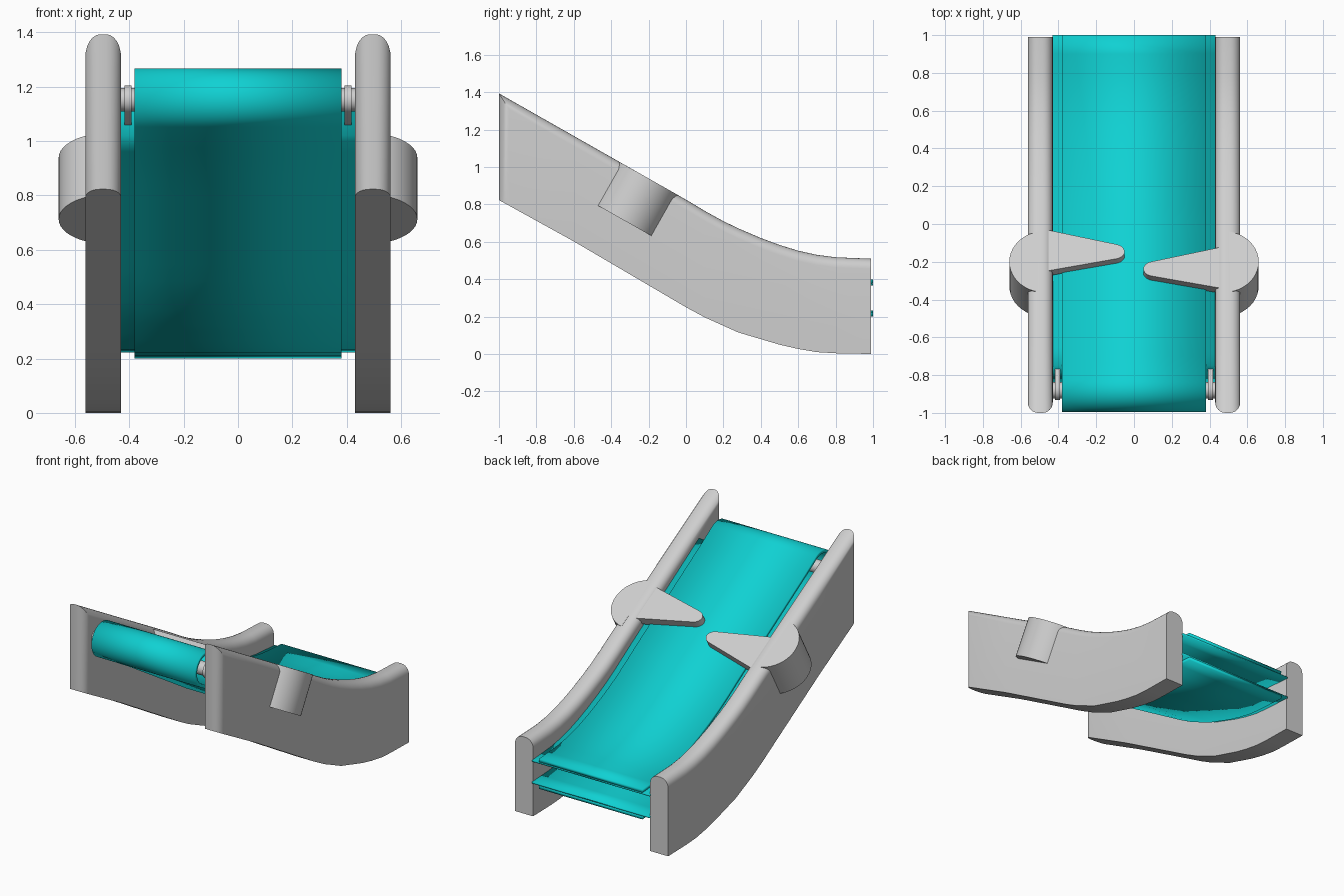
import bpy, bmesh, math
from mathutils import Vector

cube = bpy.data.objects.get("Cube")
if cube:
    bpy.data.objects.remove(cube, do_unlink=True)


def material(name, rgb):
    m = bpy.data.materials.new(name)
    m.use_nodes = True
    m.diffuse_color = (*rgb, 1)
    m.node_tree.nodes["Principled BSDF"].inputs["Base Color"].default_value = (*rgb, 1)
    return m


GREY = material("light grey", (0.62, 0.62, 0.62))
CYAN = material("cyan", (0.005, 0.64, 0.65))


def finish(name, bm, mat, recalc=True):
    if recalc:
        bmesh.ops.recalc_face_normals(bm, faces=bm.faces)
    mesh = bpy.data.meshes.new(name)
    bm.to_mesh(mesh)
    bm.free()
    mesh.materials.append(mat)
    ob = bpy.data.objects.new(name, mesh)
    bpy.context.collection.objects.link(ob)
    bpy.ops.object.select_all(action='DESELECT')
    ob.select_set(True)
    bpy.context.view_layer.objects.active = ob
    bpy.ops.object.shade_smooth_by_angle(angle=math.radians(35))
    return ob


def loft(name, loops, mat):
    """Bridge closed loops of equal length and cap both ends."""
    bm = bmesh.new()
    rings = [[bm.verts.new(p) for p in loop] for loop in loops]
    for a, b in zip(rings, rings[1:]):
        for i in range(len(a)):
            j = (i + 1) % len(a)
            bm.faces.new((a[i], a[j], b[j], b[i]))
    bm.faces.new(rings[0])
    bm.faces.new(rings[-1])
    return finish(name, bm, mat)


def strip(name, path, half, thickness):
    """Bent sheet across x, thickened inward."""
    bm = bmesh.new()
    rows = [[bm.verts.new((x, y, z)) for x in (-half, half)] for y, z in path]
    for a, b in zip(rows, rows[1:]):
        bm.faces.new((a[0], b[0], b[1], a[1]))
    ob = finish(name, bm, CYAN, recalc=False)
    mod = ob.modifiers.new("thickness", 'SOLIDIFY')
    mod.thickness = thickness
    mod.offset = -1
    return ob


def curve(points):
    """Piecewise linear height along y."""
    def height(y):
        for (y0, z0), (y1, z1) in zip(points, points[1:]):
            if y <= y1:
                break
        return z0 + (z1 - z0) * (y - y0) / (y1 - y0)
    return height


wall_top = curve([(-1, 1.393), (0, .825), (.1, .765), (.2, .71), (.3, .662), (.4, .62),
                  (.5, .583), (.6, .552), (.7, .53), (.8, .517), (1, .509)])
wall_bottom = curve([(-1, .823), (-.6, .602), (0, .25), (.1, .196), (.28, .115),
                     (.5, .05), (.6, .027), (.7, .01), (.8, .004), (1, 0)])


def belt_top(y):
    return wall_top(y) - 0.045 - 0.036 * (y + 0.82)


def belt_bottom(y):
    return wall_bottom(y) + 0.268 - 0.035 * (y + 0.94)


def spaced(a, b, n):
    return [a + (b - a) * i / n for i in range(n + 1)]


# Slope frame: tangent runs downhill, normal points up out of the belt
TILT = math.radians(29.5)
TAN = Vector((0, math.cos(TILT), -math.sin(TILT)))
NOR = Vector((0, math.sin(TILT), math.cos(TILT)))
ORIGIN = Vector((0, -0.2, wall_top(-0.2)))


def on_slope(x, s, n):
    return ORIGIN + Vector((x, 0, 0)) + TAN * s + NOR * n


# Side walls, rounded along the top and the front end
INNER, OUTER, ROUND = 0.43, 0.562, 0.055


def wall_loop(x, inset):
    back = [.8, .7, .6, .5, .4, .28, .2, .1, 0, -.3, -.6]
    front = -1 + inset
    top = [(x, y, wall_top(y) - inset) for y in [front] + back[::-1] + [.99]]
    low = [(x, y, wall_bottom(y)) for y in [.99] + back + [front]]
    return top + low


steps = spaced(0, math.pi / 2, 6)
section = [(ROUND * (1 - math.cos(a)), ROUND * (1 - math.sin(a))) for a in steps]
half_width = (OUTER - INNER) / 2
middle = (INNER + OUTER) / 2
offsets = [(-half_width + d, i) for d, i in section]
offsets += [(-o, i) for o, i in offsets[::-1]]

for side, label in ((-1, "right"), (1, "left")):
    loft(label + "_wall", [wall_loop(side * (middle + o), i) for o, i in offsets], GREY)

    # Round housing on the outside of the wall
    arc = [(0.474 + 0.186 * math.cos(a), 0.186 * math.sin(a))
           for a in spaced(-1.42, 1.42, 20)]
    loft(label + "_housing", [[on_slope(side * x, s, n) for x, s in arc]
                              for n in (-0.26, 0)], GREY)

    # Tapered paddle with a rounded tip
    shift = -0.125 if side > 0 else -0.02
    tip = [(0.105 - 0.055 * math.cos(a), 0.088 - 0.045 * math.sin(a))
           for a in spaced(-1.35, 1.35, 12)]
    outline = [(0.46, 0.22)] + tip + [(0.46, -0.03)]
    loft(label + "_paddle", [[on_slope(side * x, s + shift, n) for x, s in outline]
                             for n in (-0.065, -0.01)], GREY)

# Belt loop, wrapped round the upper roller and open at the lower end
AXLE_Y, AXLE_Z, RADIUS = -0.88, 1.152, 0.115
wrap = [(AXLE_Y + RADIUS * math.cos(a), AXLE_Z + RADIUS * math.sin(a))
        for a in spaced(math.pi / 2 - TILT, 1.5 * math.pi - TILT, 20)]
upper = [(y, belt_top(y)) for y in spaced(1, -0.7, 17)]
lower = [(y, belt_bottom(y)) for y in spaced(-0.8, 1, 18)]
strip("belt", upper + wrap + lower, 0.38, 0.022)

# Wider tray just inside the belt, closed at its upper end
STEP = 0.022
tray = [(y, belt_top(y) - STEP) for y in spaced(1, -0.75, 18)]
tray += [(y, belt_bottom(y) + STEP) for y in spaced(-0.84, 1, 18)]
strip("belt_tray", tray, 0.432, 0.01)


# Roller axle and the links holding it
def rod(name, radius, x0, x1, stretch=0.0):
    ring = []
    for a in spaced(0, 2 * math.pi, 24)[:-1]:
        p = Vector((0, AXLE_Y, AXLE_Z)) + (TAN * math.cos(a) + NOR * math.sin(a)) * radius
        ring.append(p + TAN * stretch if math.cos(a) > 0.01 else p)
    loft(name, [[p + Vector((x, 0, 0)) for p in ring] for x in (x0, x1)], GREY)


rod("axle", 0.043, -0.44, 0.44)
for side, label in ((-1, "right"), (1, "left")):
    rod(label + "_axle_link", 0.053, side * 0.392, side * 0.418, 0.1)
